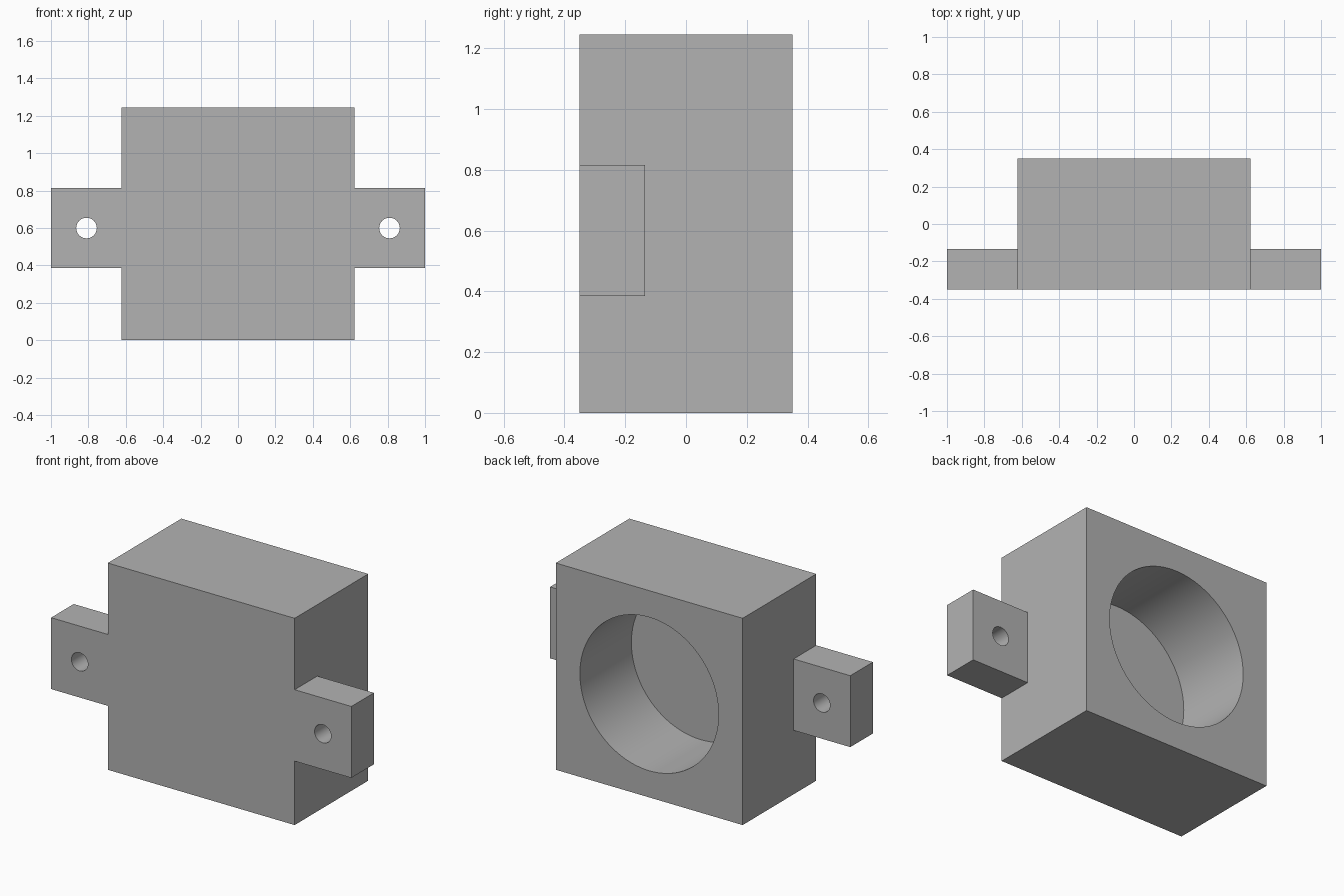
import bpy
import math

cube = bpy.data.objects.get("Cube")
if cube:
    bpy.data.objects.remove(cube, do_unlink=True)

# Single grey material
grey = bpy.data.materials.new("plain_grey")
grey.use_nodes = True
colour = (0.448, 0.448, 0.448, 1)
grey.diffuse_color = colour
grey.node_tree.nodes["Principled BSDF"].inputs["Base Color"].default_value = colour

FRONT, BACK = -0.35, 0.35
HALF_WIDTH, HEIGHT = 0.6225, 1.245
EAR_BACK = -0.135
EAR_LOW, EAR_HIGH = 0.385, 0.815


def box(name, low, high):
    bpy.ops.mesh.primitive_cube_add(size=1)
    ob = bpy.context.object
    ob.name = name
    for v in ob.data.vertices:
        v.co = [h if c > 0 else l for c, l, h in zip(v.co, low, high)]
    ob.data.materials.append(grey)
    return ob


def rod(name, radius, x, z, y0, y1, sides):
    bpy.ops.mesh.primitive_cylinder_add(
        vertices=sides, radius=radius, depth=y1 - y0,
        location=(x, (y0 + y1) / 2, z), rotation=(math.pi / 2, 0, 0))
    ob = bpy.context.object
    ob.name = name
    ob.data.materials.append(grey)
    return ob


def combine(target, tool, operation):
    mod = target.modifiers.new(tool.name, "BOOLEAN")
    mod.operation = operation
    mod.solver = "EXACT"
    mod.object = tool
    bpy.context.view_layer.objects.active = target
    bpy.ops.object.modifier_apply(modifier=mod.name)
    bpy.data.objects.remove(tool, do_unlink=True)


# Square housing block
housing = box("housing", (-HALF_WIDTH, FRONT, 0), (HALF_WIDTH, BACK, HEIGHT))

# Mounting ears, flush with the front, each with a through hole
for side in (-1, 1):
    x0, x1 = sorted((side * 0.5, side))
    ear = box("ear", (x0, FRONT, EAR_LOW), (x1, EAR_BACK, EAR_HIGH))
    combine(housing, ear, "UNION")
for side in (-1, 1):
    hole = rod("screw_hole", 0.055, side * 0.81, 0.6, FRONT - 0.1, EAR_BACK + 0.1, 48)
    combine(housing, hole, "DIFFERENCE")

# Round blind bore opening at the back
bore = rod("bore", 0.462, 0, HEIGHT / 2, -0.14, BACK + 0.1, 96)
combine(housing, bore, "DIFFERENCE")

# Smooth the round walls, keep box edges sharp
bpy.ops.object.select_all(action="DESELECT")
housing.select_set(True)
bpy.context.view_layer.objects.active = housing
bpy.ops.object.shade_smooth_by_angle(angle=math.radians(30))
